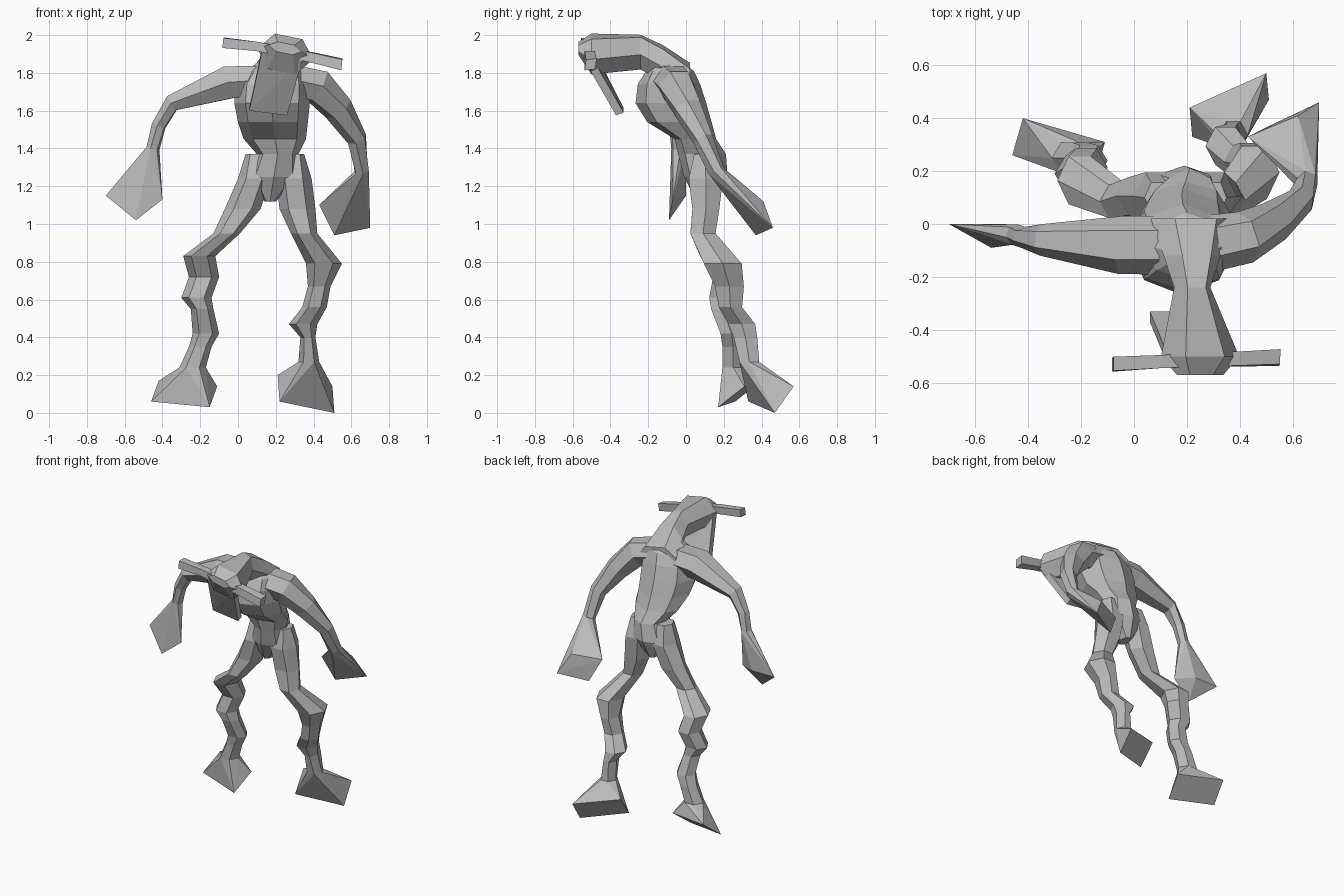
import bpy
import bmesh
from math import cos, sin, tau
from mathutils import Vector

if "Cube" in bpy.data.objects:
    bpy.data.objects.remove(bpy.data.objects["Cube"])

# One plain clay colour
clay = bpy.data.materials.new("grey_clay")
clay.use_nodes = True
CLAY = (0.5, 0.5, 0.5, 1)
clay.diffuse_color = CLAY
clay.node_tree.nodes["Principled BSDF"].inputs["Base Color"].default_value = CLAY


def finish(name, bm):
    bmesh.ops.recalc_face_normals(bm, faces=bm.faces)
    mesh = bpy.data.meshes.new(name)
    bm.to_mesh(mesh)
    bm.free()
    mesh.materials.append(clay)
    obj = bpy.data.objects.new(name, mesh)
    bpy.context.collection.objects.link(obj)
    return obj


def loft(name, stations, sides=6, along=None, ref=(0, 1, 0)):
    """Faceted tube through (x, y, z, half_width, half_depth); returns end ring."""
    bm = bmesh.new()
    centres = [Vector(s[:3]) for s in stations]
    rings = []
    for i, s in enumerate(stations):
        ahead = centres[min(i + 1, len(centres) - 1)] - centres[max(i - 1, 0)]
        t = Vector(along or ahead).normalized()
        u = t.cross(Vector(ref)).normalized()
        v = u.cross(t)
        rings.append([bm.verts.new(centres[i] + u * s[3] * cos(tau * k / sides)
                                   + v * s[4] * sin(tau * k / sides))
                      for k in range(sides)])
    for a, b in zip(rings, rings[1:]):
        for k in range(sides):
            n = (k + 1) % sides
            bm.faces.new((a[k], a[n], b[n], b[k]))
    bm.faces.new(rings[0])
    bm.faces.new(rings[-1])
    end = [vert.co.copy() for vert in rings[-1]]
    finish(name, bm)
    return end


def hull(name, points):
    """Convex faceted block around the given points."""
    bm = bmesh.new()
    for p in points:
        bm.verts.new(p)
    out = bmesh.ops.convex_hull(bm, input=bm.verts)
    loose = [g for g in out["geom_interior"] if isinstance(g, bmesh.types.BMVert)]
    bmesh.ops.delete(bm, geom=loose, context="VERTS")
    bmesh.ops.dissolve_limit(bm, angle_limit=0.05, verts=bm.verts, edges=bm.edges)
    finish(name, bm)


def box_spans(rows):
    """Turn (z, x_min, x_max, y_min, y_max) rows into loft stations."""
    return [((a + b) / 2, (c + d) / 2, z, (b - a) / 2, (d - c) / 2 * 1.1)
            for z, a, b, c, d in rows]


DOWN = (0, 0, -1)

# Torso: pelvis, waist, rib cage, shoulders
loft("torso", box_spans([
    (1.12, .14, .20, .06, .16), (1.25, .05, .33, .00, .21),
    (1.37, .10, .32, -.03, .20), (1.45, .03, .36, -.05, .15),
    (1.54, .00, .37, -.19, .12), (1.64, -.02, .38, -.25, .09),
    (1.74, -.01, .38, -.24, .06), (1.81, .04, .36, -.20, .03),
    (1.86, .11, .30, -.16, -.03)]), sides=8, along=DOWN)

# Legs with knobbly knees, ending in flared feet
right_ankle = loft("right_leg", box_spans([
    (1.37, .04, .14, .04, .16), (1.24, .00, .17, .01, .20),
    (1.08, -.07, .12, .03, .18), (.95, -.13, .01, .02, .15),
    (.83, -.29, -.12, .07, .26), (.72, -.26, -.10, .14, .29),
    (.61, -.30, -.14, .12, .26), (.55, -.25, -.13, .13, .26),
    (.42, -.24, -.10, .18, .30), (.35, -.26, -.14, .19, .31),
    (.24, -.31, -.17, .19, .31)]), along=DOWN)
left_ankle = loft("left_leg", box_spans([
    (1.37, .26, .35, .04, .16), (1.24, .20, .39, .01, .20),
    (1.08, .22, .41, .03, .18), (.95, .28, .42, .02, .16),
    (.79, .36, .55, .09, .30), (.67, .37, .49, .15, .31),
    (.56, .34, .47, .17, .30), (.47, .27, .42, .22, .37),
    (.40, .33, .41, .25, .38), (.27, .32, .43, .28, .39)]), along=DOWN)
hull("right_foot", right_ankle + [
    (-.46, .26, .06), (-.15, .17, .03), (-.11, .31, .14), (-.42, .40, .17)])
hull("left_foot", left_ankle + [
    (.50, .57, .14), (.51, .47, 0), (.22, .33, .06), (.21, .44, .20)])

# Arms, ending in paddle hands
UP = (0, 0, 1)
right_wrist = loft("right_arm", [
    (.10, -.08, 1.76, .11, .09), (-.05, -.08, 1.75, .11, .10),
    (-.35, -.06, 1.64, .06, .05), (-.42, -.05, 1.52, .04, .04),
    (-.45, -.04, 1.40, .04, .035)], ref=UP)
left_wrist = loft("left_arm", [
    (.25, -.08, 1.77, .11, .09), (.42, -.05, 1.73, .10, .10),
    (.53, .01, 1.61, .08, .08), (.63, .09, 1.45, .055, .055),
    (.655, .16, 1.28, .04, .045)], ref=UP)
hull("right_hand", right_wrist + [
    (-.70, 0, 1.15), (-.54, -.09, 1.02), (-.40, -.07, 1.13), (-.52, .0, 1.15)])
hull("left_hand", left_wrist + [
    (.43, .33, 1.10), (.51, .37, .94), (.70, .46, .98), (.62, .41, 1.12)])

# Neck and wedge-shaped head, rolled to one side
loft("head", [
    (.22, .02, 1.77, .16, .08), (.22, -.12, 1.85, .11, .10),
    (.22, -.24, 1.91, .07, .10), (.25, -.50, 1.90, .15, .11),
    (.25, -.57, 1.93, .09, .03)], along=(0, -1, 0), ref=(.2, 0, 1))

# Crossbar through the brow
loft("crossbar", [
    (-.08, -.53, 1.96, .035, .04), (.10, -.52, 1.94, .035, .035),
    (.40, -.51, 1.88, .035, .04), (.55, -.505, 1.845, .035, .045)],
     sides=4, along=(1, 0, -.1), ref=(0, .7, .7))

# Long flat face plate
plate = [(.13, -.54, 1.93), (.34, -.54, 1.87), (.26, -.37, 1.575), (.06, -.37, 1.60)]
hull("face_plate", plate + [(x, y + .04, z + .015) for x, y, z in plate])
